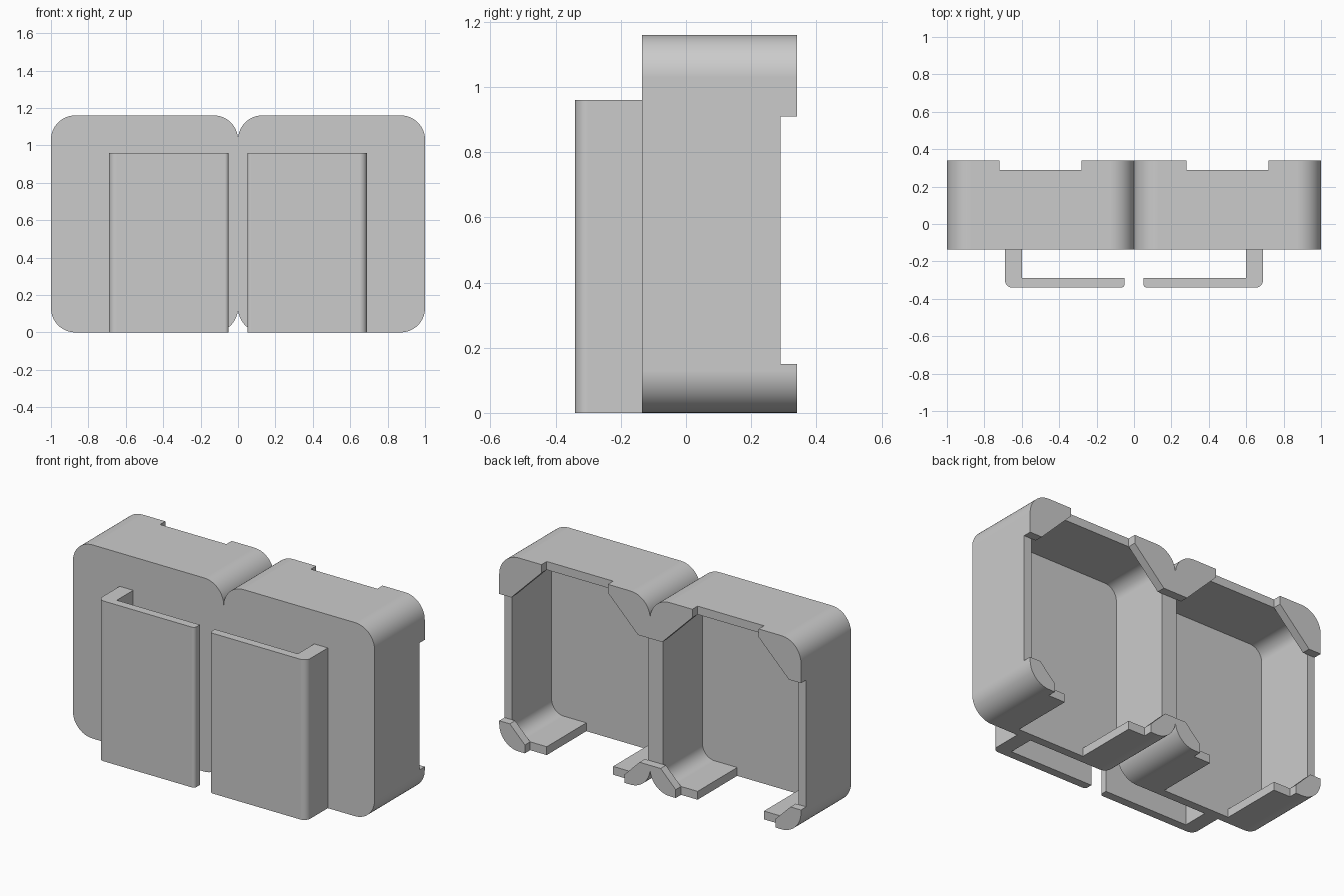
import bpy, bmesh, math
from mathutils import Vector

cube = bpy.data.objects.get("Cube")
if cube:
    bpy.data.objects.remove(cube, do_unlink=True)

grey = bpy.data.materials.new("plain_grey")
grey.use_nodes = True
COLOUR = (0.6, 0.6, 0.6, 1)
grey.diffuse_color = COLOUR
for node in grey.node_tree.nodes:
    if node.type == 'BSDF_PRINCIPLED':
        node.inputs["Base Color"].default_value = COLOUR


def rounded(corners, steps=14):
    """Outline from (a, b, radius) corners; rounded corners are right angles."""
    pts = []
    n = len(corners)
    for i, (a, b, r) in enumerate(corners):
        p = Vector((a, b))
        if r == 0:
            pts.append(p)
            continue
        u = (Vector(corners[i - 1][:2]) - p).normalized()
        v = (Vector(corners[(i + 1) % n][:2]) - p).normalized()
        c = p + r * (u + v)
        for k in range(steps + 1):
            t = math.pi / 2 * k / steps
            pts.append(c - r * (v * math.cos(t) + u * math.sin(t)))
    return pts


def rect(x0, x1, z0, z1, r=0):
    return rounded([(x0, z0, r), (x1, z0, r), (x1, z1, r), (x0, z1, r)])


def prism(name, outline, start, end, axis):
    """Extrude an outline along y (outline in x, z) or z (outline in x, y)."""
    bm = bmesh.new()
    place = (lambda p, d: (p[0], d, p[1])) if axis == 'y' else (lambda p, d: (p[0], p[1], d))
    face = bm.faces.new([bm.verts.new(place(p, start)) for p in outline])
    new = bmesh.ops.extrude_face_region(bm, geom=[face])["geom"]
    shift = Vector(place((0, 0), end - start))
    bmesh.ops.translate(bm, vec=shift, verts=[g for g in new if isinstance(g, bmesh.types.BMVert)])
    bmesh.ops.recalc_face_normals(bm, faces=bm.faces)
    mesh = bpy.data.meshes.new(name)
    bm.to_mesh(mesh)
    bm.free()
    mesh.materials.append(grey)
    obj = bpy.data.objects.new(name, mesh)
    bpy.context.scene.collection.objects.link(obj)
    return obj


def carve(obj, cutters):
    """Subtract the cutters, bake the result and remove the cutters."""
    for cutter in cutters:
        cutter.hide_render = True
        mod = obj.modifiers.new("cut", 'BOOLEAN')
        mod.operation = 'DIFFERENCE'
        mod.solver = 'EXACT'
        mod.object = cutter
    bpy.context.view_layer.update()
    deps = bpy.context.evaluated_depsgraph_get()
    baked = bpy.data.meshes.new_from_object(obj.evaluated_get(deps))
    obj.modifiers.clear()
    obj.data = baked
    for cutter in cutters:
        bpy.data.objects.remove(cutter, do_unlink=True)


def finish(obj):
    """Smooth the round corners and mirror to the other half."""
    bpy.ops.object.select_all(action='DESELECT')
    obj.select_set(True)
    bpy.context.view_layer.objects.active = obj
    bpy.ops.object.shade_smooth_by_angle(angle=math.radians(30))
    mirror = obj.modifiers.new("mirror", 'MIRROR')
    mirror.use_mirror_merge = False
    weighted = obj.modifiers.new("weighted", 'WEIGHTED_NORMAL')
    weighted.keep_sharp = True


HEIGHT, RADIUS, WALL = 1.16, 0.13, 0.05
FRONT, RIM, BACK = -0.135, 0.29, 0.34

# Housing: rounded tray, open at the back
housing = prism("housing", rect(0, 1, 0, HEIGHT, RADIUS), FRONT, BACK, 'y')
cavity = prism("cavity_cutter", rect(WALL, 1 - WALL, WALL, HEIGHT - WALL, RADIUS - WALL),
               FRONT + WALL, RIM, 'y')

# Rear opening, leaving a gusset plate at each corner
half = [(0.17, -0.1), (0.17, 0.05), (0.07, 0.15), (-0.1, 0.15),
        (-0.1, 0.91), (0.08, 0.91), (0.28, 1.11), (0.28, 1.3)]
opening_outline = half + [(1 - x, z) for x, z in reversed(half)]
opening = prism("opening_cutter", opening_outline, RIM, BACK + 0.1, 'y')

# Slot through the floor
slot = prism("slot_cutter", rect(0.28, 0.72, -0.1, 0.09), FRONT + WALL, BACK + 0.1, 'y')
carve(housing, [cavity, opening, slot])
finish(housing)

# Front bracket: L-shaped plate standing off the front face
bracket = prism("front_bracket", rounded([
    (0.05, -0.34, 0.02), (0.69, -0.34, 0.04), (0.69, FRONT, 0),
    (0.60, FRONT, 0), (0.60, -0.29, 0), (0.05, -0.29, 0)]), 0, 0.96, 'z')
finish(bracket)
